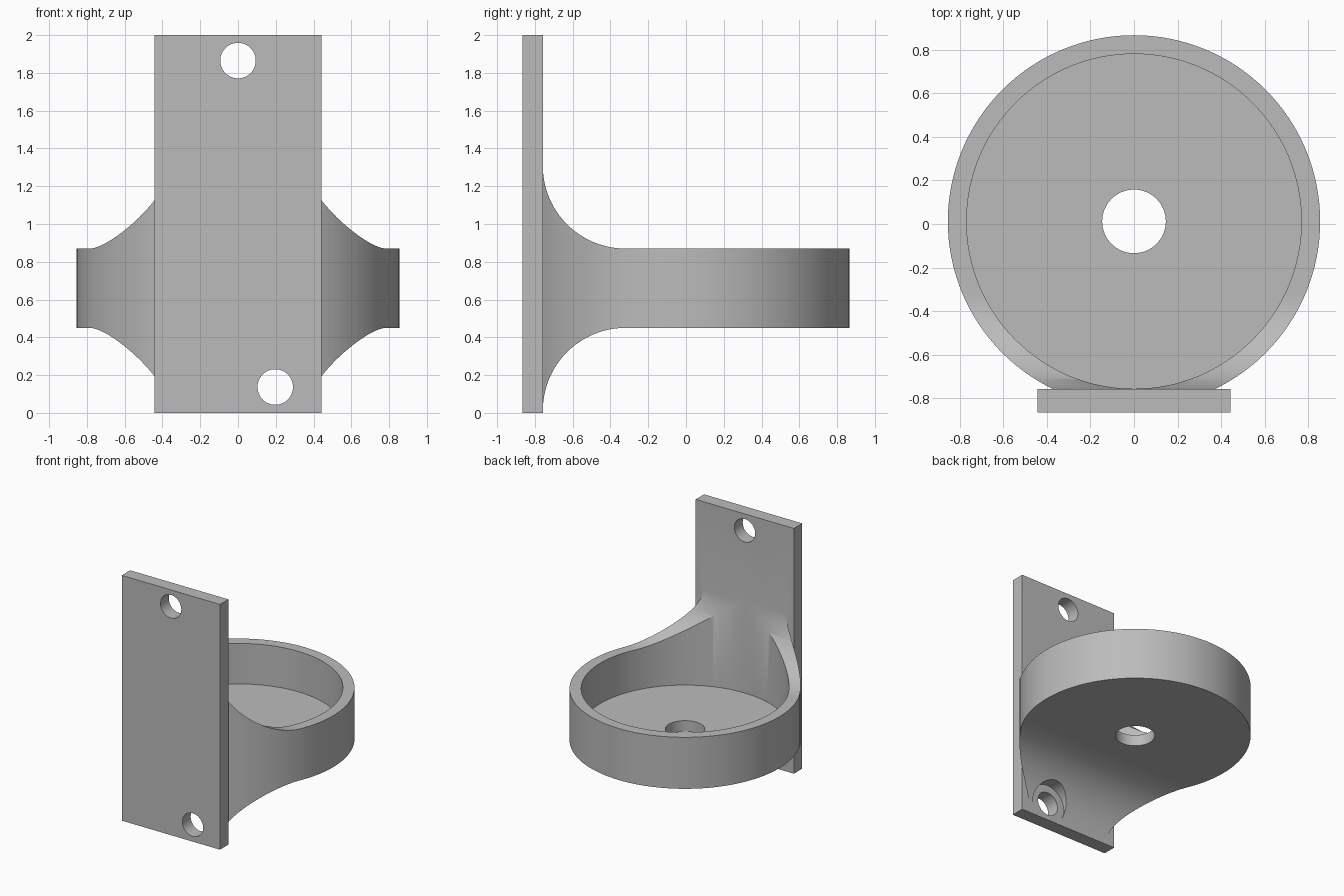
import bpy, bmesh
from math import pi, cos, sin
from mathutils import Matrix, Vector

cube = bpy.data.objects.get("Cube")
if cube:
    bpy.data.objects.remove(cube)

grey = bpy.data.materials.new("plain grey")
grey.use_nodes = True
colour = (0.5, 0.5, 0.5, 1)
grey.diffuse_color = colour
grey.node_tree.nodes["Principled BSDF"].inputs["Base Color"].default_value = colour

CUP_Y = 0.012                      # cup axis
PLATE_FRONT, PLATE_BACK = -0.865, -0.757
RIM, BASE, FLOOR = 0.87, 0.45, 0.54


def make(name, bm):
    bmesh.ops.recalc_face_normals(bm, faces=bm.faces)
    mesh = bpy.data.meshes.new(name)
    bm.to_mesh(mesh)
    bm.free()
    mesh.materials.append(grey)
    ob = bpy.data.objects.new(name, mesh)
    bpy.context.collection.objects.link(ob)
    return ob


def cylinder(name, radius, start, end, segments):
    """Cylinder between two points."""
    a, b = Vector(start), Vector(end)
    turn = (b - a).to_track_quat("Z", "Y").to_matrix().to_4x4()
    bm = bmesh.new()
    bmesh.ops.create_cone(bm, cap_ends=True, segments=segments, radius1=radius, radius2=radius,
                          depth=(b - a).length, matrix=Matrix.Translation((a + b) / 2) @ turn)
    return make(name, bm)


def boolean(target, tool, operation):
    """Apply a boolean and discard its tool."""
    tool.hide_render = True
    mod = target.modifiers.new(operation, "BOOLEAN")
    mod.object, mod.operation, mod.solver = tool, operation, "EXACT"
    bpy.context.view_layer.objects.active = target
    bpy.ops.object.modifier_apply(modifier=mod.name)
    bpy.data.objects.remove(tool)


# Side profile: cup height flaring above and below towards the plate
R, ARC_Y, STEPS = 0.438, -0.32, 32
arc = [(ARC_Y - R * sin(t), R - R * cos(t))
       for t in (pi / 2 * 0.957 * i / STEPS for i in range(STEPS + 1))]
upper = [(y, RIM + d) for y, d in arc]
lower = [(y, BASE - d) for y, d in arc]
profile = [(1, RIM)] + upper + [(-0.83, upper[-1][1]), (-0.83, lower[-1][1])] + lower[::-1] + [(1, BASE)]
bm = bmesh.new()
face = bm.faces.new([bm.verts.new((-1, y, z)) for y, z in profile])
new = bmesh.ops.extrude_face_region(bm, geom=[face])["geom"]
bmesh.ops.translate(bm, verts=[g for g in new if isinstance(g, bmesh.types.BMVert)], vec=(2, 0, 0))
holder = make("cup_holder", bm)

# Round cup with bore and drain hole
boolean(holder, cylinder("cup_outer", 0.854, (0, CUP_Y, -1), (0, CUP_Y, 3), 128), "INTERSECT")
boolean(holder, cylinder("cup_bore", 0.768, (0, CUP_Y, FLOOR), (0, CUP_Y, 3), 128), "DIFFERENCE")
boolean(holder, cylinder("drain_hole", 0.146, (0, CUP_Y, 0), (0, CUP_Y, 1), 64), "DIFFERENCE")

# Clearance for the lower screw head, sunk into the flare
SCREWS = {"upper": (0, 1.865), "lower": (0.197, 0.137)}
x, z = SCREWS["lower"]
boolean(holder, cylinder("screw_head_clearance", 0.155, (x, -0.9, z), (x, -0.5, z), 64), "DIFFERENCE")

# Mounting plate
bm = bmesh.new()
bmesh.ops.create_cube(bm, size=1)
bmesh.ops.scale(bm, verts=bm.verts, vec=(0.886, PLATE_BACK - PLATE_FRONT, 2))
bmesh.ops.translate(bm, verts=bm.verts, vec=(0, (PLATE_FRONT + PLATE_BACK) / 2, 1))
boolean(holder, make("mounting_plate", bm), "UNION")

# Screw holes through the plate
for name, (x, z) in SCREWS.items():
    boolean(holder, cylinder(name + "_screw_hole", 0.094, (x, -1, z), (x, -0.6, z), 48), "DIFFERENCE")

# Smooth curves, sharp corners
for ob in bpy.context.selected_objects:
    ob.select_set(False)
holder.select_set(True)
bpy.context.view_layer.objects.active = holder
bpy.ops.object.shade_smooth_by_angle(angle=pi / 6)
